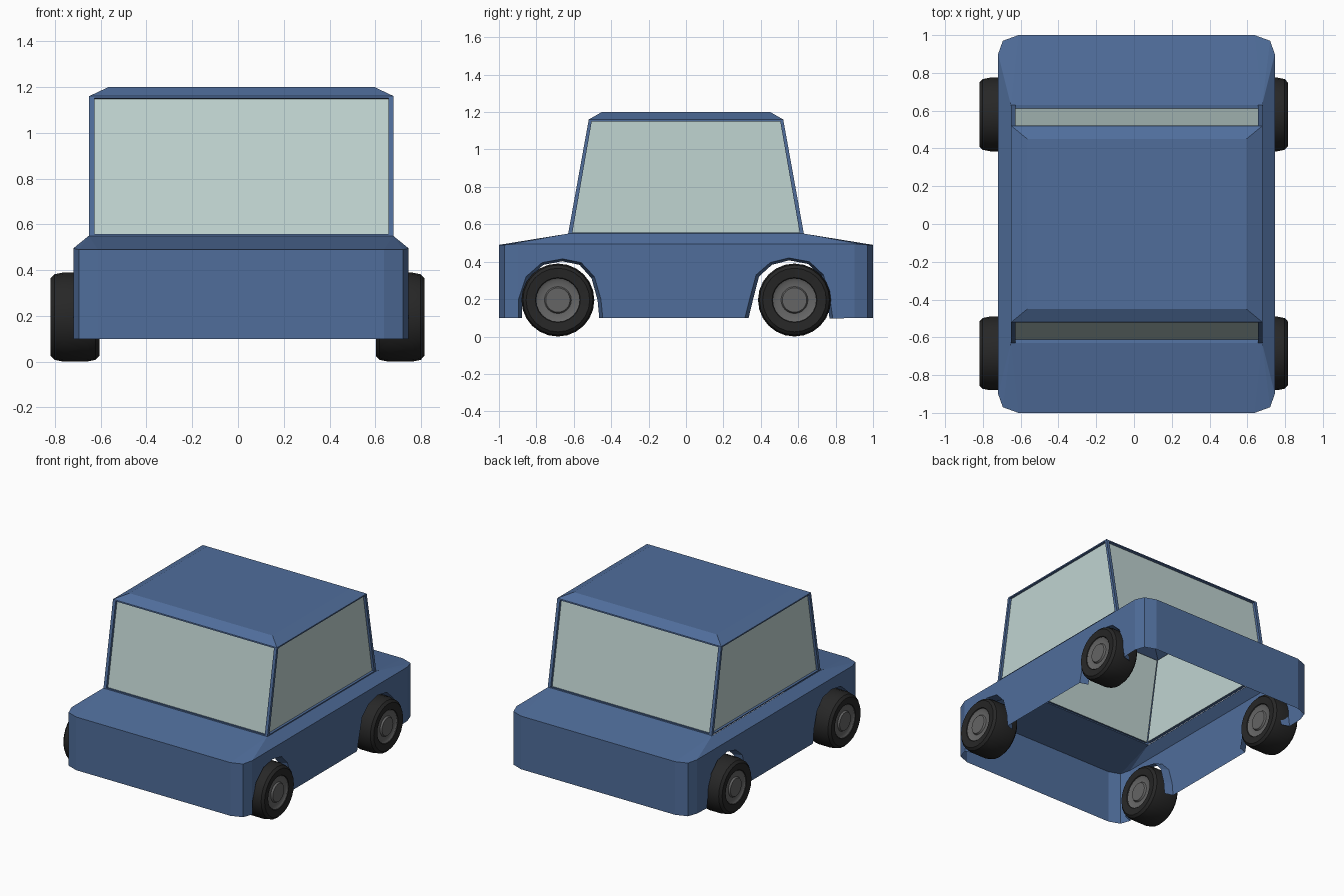
import bpy, math
from mathutils import Vector

if "Cube" in bpy.data.objects:
    bpy.data.objects.remove(bpy.data.objects["Cube"])

def material(name, rgb):
    m = bpy.data.materials.new(name)
    m.diffuse_color = (*rgb, 1)
    m.use_nodes = True
    m.node_tree.nodes["Principled BSDF"].inputs["Base Color"].default_value = m.diffuse_color
    return m

BLUE = material("blue paint", (0.08, 0.155, 0.33))
GLASS = material("glass", (0.53, 0.66, 0.64))
RUBBER = material("rubber", (0.02, 0.02, 0.02))
METAL = material("hub grey", (0.13, 0.13, 0.13))
CX = 0.013  # body sits slightly off centre

def make(name, polys, mat, smooth=False):
    """Object from a list of polygons, welded together."""
    index, verts, faces = {}, [], []
    for poly in polys:
        face = []
        for p in poly:
            key = tuple(round(c, 5) for c in p)
            if key not in index:
                index[key] = len(verts)
                verts.append(key)
            face.append(index[key])
        faces.append(face)
    me = bpy.data.meshes.new(name)
    me.from_pydata(verts, [], faces)
    me.materials.append(mat)
    ob = bpy.data.objects.new(name, me)
    bpy.context.collection.objects.link(ob)
    bpy.context.view_layer.objects.active = ob
    ob.select_set(True)
    bpy.ops.object.mode_set(mode='EDIT')
    bpy.ops.mesh.select_all(action='SELECT')
    bpy.ops.mesh.normals_make_consistent(inside=False)
    bpy.ops.object.mode_set(mode='OBJECT')
    if smooth:
        bpy.ops.object.shade_smooth_by_angle(angle=math.radians(35))
    ob.select_set(False)
    return ob

# Body shell, open underneath, with two wheel arches on each side
front_arch = [(-.895, .10), (-.895, .20), (-.855, .32), (-.77, .395), (-.66, .415),
              (-.56, .395), (-.49, .32), (-.455, .20), (-.445, .10)]
rear_arch = [(.315, .10), (.34, .20), (.375, .33), (.45, .395), (.55, .42),
             (.66, .40), (.735, .33), (.77, .20), (.785, .095)]
Z0, ZT, ZD = .10, .49, .55
body = []
for s in (-1, 1):
    w = s * .7325
    P = lambda x, y, z: (CX + x, y, z)
    profile = [(-.9, ZT + .005), (-.9, Z0)] + front_arch + rear_arch + [(.9, Z0), (.9, ZT + .005)]
    body.append([P(w, y, z) for y, z in profile])
    # shoulder beside the cabin
    body.append([P(w, -.9, ZT + .005), P(w, .9, ZT + .005), P(s * .665, .63, ZD), P(s * .665, -.63, ZD)])
    # arch lips, turned inward
    for arch, yc in ((front_arch, -.68), (rear_arch, .565)):
        inner = [(yc + (y - yc) * .92, z if z < .15 else .1 + (z - .1) * .96) for y, z in arch]
        for i in range(len(arch) - 1):
            body.append([P(w, *arch[i]), P(w, *arch[i + 1]),
                         P(w - s * .06, *inner[i + 1]), P(w - s * .06, *inner[i])])
    # chamfered corners
    for e in (-1, 1):
        a, b, c = (w, e * .9), (s * .7075, e * .97), (s * .625, e * 1.0)
        body.append([P(*a, Z0), P(*b, Z0), P(*b, ZT), P(*a, ZT + .005)])
        body.append([P(*b, Z0), P(*c, Z0), P(*c, ZT), P(*b, ZT)])
        body.append([P(*a, ZT + .005), P(*b, ZT), P(s * .665, e * .63, ZD)])
        body.append([P(*b, ZT), P(*c, ZT), P(s * .665, e * .63, ZD)])
for e in (-1, 1):
    # bumper panel, then bonnet or boot lid
    body.append([(CX + x, e, z) for x, z in ((-.625, Z0), (.625, Z0), (.625, ZT), (-.625, ZT))])
    body.append([(CX - .625, e, ZT), (CX + .625, e, ZT), (CX + .665, e * .63, ZD), (CX - .665, e * .63, ZD)])
make("body_shell", body, BLUE)

# Cabin: frames with recessed panes, and a bevelled roof
def ring(hx, hy, z):
    return [Vector((CX + .002 + x * hx, y * hy, z)) for x, y in ((-1, -1), (1, -1), (1, 1), (-1, 1))]

low, high, top = ring(.665, .63, ZD), ring(.665, .52, 1.16), ring(.58, .45, 1.20)
frame, panes = [top], []
for i in range(4):
    j = (i + 1) % 4
    outer = [low[i], low[j], high[j], high[i]]
    normal = (outer[1] - outer[0]).cross(outer[3] - outer[0]).normalized()
    def at(u, v):
        return outer[0].lerp(outer[1], u).lerp(outer[3].lerp(outer[2], u), v)
    opening = [at(u, v) for u, v in ((.017, .012), (.983, .012), (.983, .985), (.017, .985))]
    pane = [p - normal * .018 for p in opening]
    for k in range(4):
        n = (k + 1) % 4
        frame.append([outer[k], outer[n], opening[n], opening[k]])
        frame.append([opening[k], opening[n], pane[n], pane[k]])
    panes.append(pane)
    frame.append([high[i], high[j], top[j], top[i]])
make("cabin_frame", frame, BLUE)
for name, pane in zip(("windscreen", "right_window", "rear_window", "left_window"), panes):
    make(name, [pane], GLASS)

# Wheels: lathed tyre and a stepped hub showing on both sides
def lathe(name, profile, mat, centre, n=24):
    def pt(r, x, i):
        a = 2 * math.pi * (i % n) / n
        return (centre[0] + x, centre[1] + r * math.cos(a), centre[2] + r * math.sin(a))
    polys = []
    for (r1, x1), (r2, x2) in zip(profile, profile[1:]):
        for i in range(n):
            q = [pt(r1, x1, i), pt(r1, x1, i + 1), pt(r2, x2, i + 1), pt(r2, x2, i)]
            if r1 == 0:
                q = q[1:]
            elif r2 == 0:
                q = q[:3]
            polys.append(q)
    make(name, polys, mat, smooth=True)

def both_sides(half):
    return half + [(r, -x) for r, x in reversed(half)]

tyre = both_sides([(.112, .085), (.12, .10), (.17, .106), (.187, .09), (.195, .05)])
hub = both_sides([(0, .10), (.065, .10), (.072, .088), (.105, .088), (.115, .094)])
for side, x in (("left", -.712), ("right", .708)):
    for end, y in (("front", -.685), ("rear", .58)):
        lathe(f"{end}_{side}_tyre", tyre, RUBBER, (x, y, .195))
        lathe(f"{end}_{side}_hub", hub, METAL, (x, y, .195))
